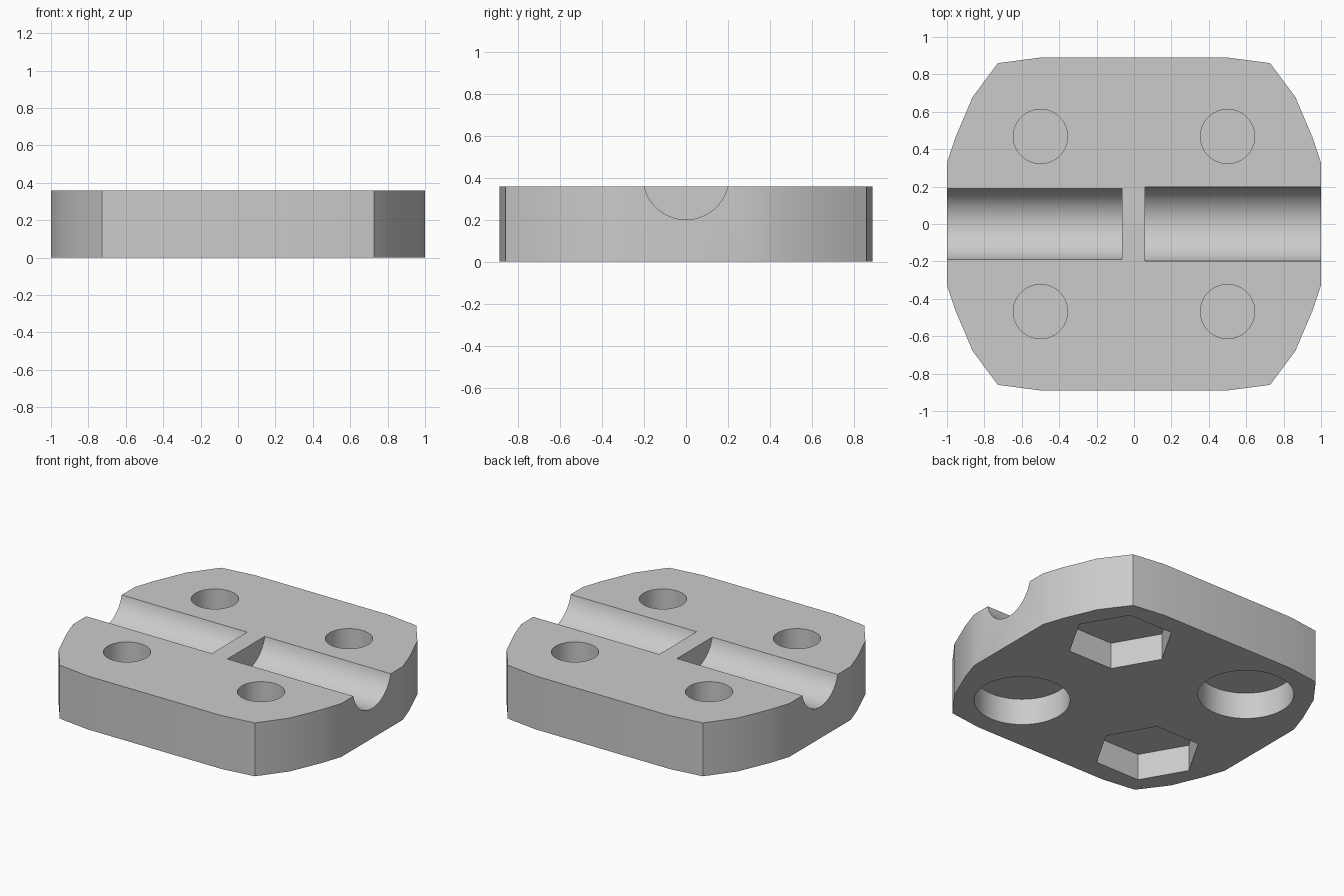
import bpy, bmesh, math
from mathutils import Matrix, Vector

cube = bpy.data.objects.get("Cube")
if cube:
    bpy.data.objects.remove(cube, do_unlink=True)

HEIGHT = 0.36
HOLE_X, HOLE_Y = 0.5, 0.468

grey = bpy.data.materials.new("light grey")
grey.use_nodes = True
colour = (0.6, 0.6, 0.6, 1)
grey.diffuse_color = colour
grey.node_tree.nodes["Principled BSDF"].inputs["Base Color"].default_value = colour


def make_object(name, bm):
    bmesh.ops.recalc_face_normals(bm, faces=bm.faces)
    mesh = bpy.data.meshes.new(name)
    bm.to_mesh(mesh)
    bm.free()
    mesh.materials.append(grey)
    obj = bpy.data.objects.new(name, mesh)
    bpy.context.collection.objects.link(obj)
    return obj


def prism(name, start, end, radius, sides):
    """Regular prism between two points; corners start on its local x axis."""
    start, end = Vector(start), Vector(end)
    axis = end - start
    turn = axis.to_track_quat("Z", "Y").to_matrix().to_4x4() if axis.x else Matrix()
    bm = bmesh.new()
    bmesh.ops.create_cone(bm, cap_ends=True, segments=sides, radius1=radius, radius2=radius,
                          depth=axis.length,
                          matrix=Matrix.Translation((start + end) / 2) @ turn)
    if not axis.x and sides == 6:
        # put a hexagon corner on the x axis
        corner = max(bm.verts, key=lambda v: v.co.x).co - (start + end) / 2
        angle = math.atan2(corner.y, corner.x)
        bmesh.ops.rotate(bm, verts=bm.verts, cent=(start + end) / 2,
                         matrix=Matrix.Rotation(-angle, 3, "Z"))
    return make_object(name, bm)


# Plate: one quarter of the outline, mirrored into a full loop
quarter = [(1, 0.328), (0.953, 0.467), (0.862, 0.68), (0.728, 0.86), (0.5, 0.89)]
half = quarter + [(-x, y) for x, y in reversed(quarter)]
outline = half + [(-x, -y) for x, y in half]
bm = bmesh.new()
base = bm.faces.new([bm.verts.new((x, y, 0)) for x, y in outline])
top = bmesh.ops.extrude_face_region(bm, geom=[base])["geom"]
bmesh.ops.translate(bm, vec=(0, 0, HEIGHT),
                    verts=[v for v in top if isinstance(v, bmesh.types.BMVert)])
plate = make_object("clamp_plate", bm)

# Two rod grooves with a solid rib between them
cutters = [
    prism("right_groove_cutter", (-1.1, 0, 0.405), (-0.064, 0, 0.405), 0.194, 64),
    prism("left_groove_cutter", (0.06, 0, 0.405), (1.1, 0, 0.405), 0.204, 64),
]

# Bolt holes from above; nut pockets and round head pockets below, on opposite diagonals
for sx in (-1, 1):
    for sy in (-1, 1):
        x, y = sx * HOLE_X, sy * HOLE_Y
        cutters.append(prism("bolt_hole_cutter", (x, y, 0.192), (x, y, 0.5), 0.145, 48))
        if sx == sy:
            cutters.append(prism("nut_pocket_cutter", (x, y, -0.1), (x, y, 0.178), 0.33, 6))
        else:
            cutters.append(prism("head_pocket_cutter", (x, y, -0.1), (x, y, 0.178), 0.293, 64))

bpy.ops.object.select_all(action="DESELECT")
bpy.context.view_layer.objects.active = plate
plate.select_set(True)
for cutter in cutters:
    cutter.hide_render = True
    cut = plate.modifiers.new(cutter.name, "BOOLEAN")
    cut.operation = "DIFFERENCE"
    cut.solver = "EXACT"
    cut.object = cutter
    bpy.ops.object.modifier_apply(modifier=cut.name)
for cutter in cutters:
    bpy.data.objects.remove(cutter, do_unlink=True)

bpy.ops.object.shade_smooth_by_angle(angle=math.radians(30))
